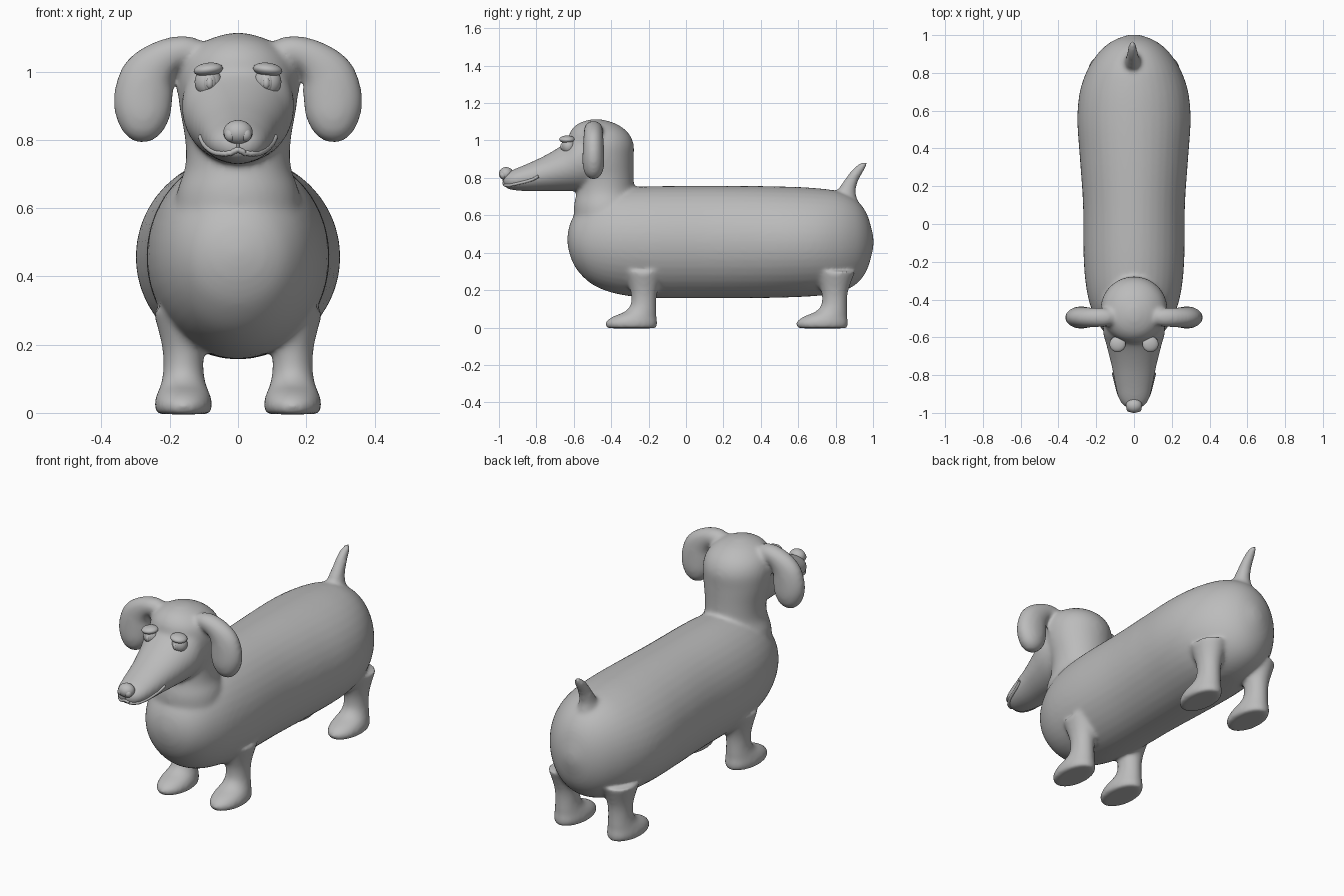
import bpy, bmesh, math
from mathutils import Vector

if "Cube" in bpy.data.objects:
    bpy.data.objects.remove(bpy.data.objects["Cube"])

grey = bpy.data.materials.new("plain grey")
grey.use_nodes = True
colour = (0.5, 0.5, 0.5, 1)
grey.diffuse_color = colour
grey.node_tree.nodes["Principled BSDF"].inputs["Base Color"].default_value = colour

X, Y, Z = Vector((1, 0, 0)), Vector((0, 1, 0)), Vector((0, 0, 1))


def spline(rows, steps=6):
    """Catmull-Rom interpolation through rows of numbers."""
    rows = [Vector(r) for r in rows]
    out = []
    for i in range(len(rows) - 1):
        a, b, c, d = rows[max(i - 1, 0)], rows[i], rows[i + 1], rows[min(i + 2, len(rows) - 1)]
        for k in range(steps):
            t = k / steps
            out.append(b + (c - a) * (t / 2) + (a * 2 - b * 5 + c * 4 - d) * (t * t / 2)
                       + (b * 3 - a - c * 3 + d) * (t ** 3 / 2))
    return out + [rows[-1]]


def loft(bm, rows, side, axis=None, sides=40):
    """Closed elliptical tube; each row is a centre, its side radius and its other radius."""
    rows = spline([(*p, a, b) for p, a, b in rows])
    points = [Vector(r[:3]) for r in rows]
    rings = []
    for i, r in enumerate(rows):
        tangent = axis or (points[min(i + 1, len(rows) - 1)] - points[max(i - 1, 0)]).normalized()
        u, v = side * max(r[3], .002), tangent.cross(side) * max(r[4], .002)
        rings.append([bm.verts.new(points[i] + u * math.cos(w) + v * math.sin(w))
                      for w in (math.tau * k / sides for k in range(sides))])
    for lo, hi in zip(rings, rings[1:]):
        for k in range(sides):
            n = (k + 1) % sides
            bm.faces.new((lo[k], lo[n], hi[n], hi[k]))
    bm.faces.new(rings[0][::-1])
    bm.faces.new(rings[-1])


def ball(name, centre, radii, tilt=0):
    bpy.ops.mesh.primitive_uv_sphere_add(segments=32, ring_count=20, location=centre, rotation=(0, tilt, 0))
    ob = bpy.context.object
    ob.name, ob.scale = name, radii
    ob.data.materials.append(grey)
    bpy.ops.object.shade_smooth()
    return ob


bm = bmesh.new()

# Long trunk: y, centre height, half width, half height
trunk = [(-.635, .47, .01, .01), (-.62, .47, .085, .085), (-.58, .465, .15, .16), (-.5, .465, .205, .235),
         (-.38, .462, .245, .28), (-.2, .457, .266, .298), (.1, .457, .27, .3), (.35, .457, .287, .3),
         (.55, .457, .3, .296), (.7, .457, .287, .288), (.82, .457, .245, .27), (.91, .457, .185, .225),
         (.965, .457, .12, .155), (.995, .457, .05, .06), (1.003, .457, .01, .01)]
loft(bm, [((0, y, z), a, b) for y, z, a, b in trunk], X, Y)

# Neck and skull: height, y, half width, half depth
skull = [(.5, -.43, .19, .165), (.64, -.43, .18, .17), (.72, -.43, .155, .155), (.8, -.43, .155, .15),
         (.9, -.445, .172, .165), (.98, -.455, .176, .175), (1.04, -.465, .155, .157),
         (1.085, -.475, .105, .11), (1.108, -.48, .045, .05), (1.114, -.48, .01, .01)]
loft(bm, [((0, y, z), a, b) for z, y, a, b in skull], X, Z)

# Muzzle: y, centre height, half width, half height
muzzle = [(-.4, .9, .14, .16), (-.55, .9, .165, .17), (-.65, .857, .144, .127), (-.75, .826, .119, .096),
          (-.85, .802, .1, .073), (-.92, .79, .083, .056), (-.96, .785, .058, .04), (-.978, .785, .02, .015)]
loft(bm, [((0, y, z), a, b) for y, z, a, b in muzzle], X, Y)

# Legs with feet: height, y, half width, half depth
leg = [(-.004, -.29, .078, .132), (.025, -.292, .085, .14), (.055, -.278, .078, .12), (.085, -.243, .066, .085),
       (.12, -.228, .06, .069), (.17, -.225, .06, .068), (.22, -.225, .068, .08), (.3, -.225, .09, .11)]
for x in (-.16, .16):
    for shift in (0, 1.02):
        loft(bm, [((x, y + shift, z), a, b) for z, y, a, b in leg], X, Z)

# Hanging ears: x, height, half thickness, half width
ear = [(.09, 1.05, .03, .03), (.15, 1.062, .048, .043), (.215, 1.04, .052, .056), (.262, .99, .055, .078),
       (.277, .93, .058, .087), (.279, .87, .058, .081), (.281, .822, .046, .058), (.282, .797, .022, .028),
       (.282, .79, .005, .005)]
for s in (-1, 1):
    loft(bm, [((s * x, -.495, z), a, b) for x, z, a, b in ear], Y)

# Tail: y, height, half width, half depth
tail = [(.85, .66, .06, .075), (.862, .73, .042, .048), (.883, .78, .033, .035), (.91, .825, .028, .029),
        (.94, .86, .022, .022), (.962, .88, .012, .012), (.97, .888, .003, .003)]
loft(bm, [((-.008, y, z), a, b) for y, z, a, b in tail], X)

bmesh.ops.recalc_face_normals(bm, faces=bm.faces)
mesh = bpy.data.meshes.new("dog_body")
bm.to_mesh(mesh)
bm.free()
body = bpy.data.objects.new("dog_body", mesh)
bpy.context.collection.objects.link(body)

# Fuse the parts into one soft skin
fuse = body.modifiers.new("fuse", "REMESH")
fuse.mode, fuse.voxel_size = "VOXEL", .01
soften = body.modifiers.new("soften", "SMOOTH")
soften.factor, soften.iterations = .5, 14
graph = bpy.context.evaluated_depsgraph_get()
skin = bpy.data.meshes.new_from_object(body.evaluated_get(graph))
body.modifiers.clear()
body.data = skin
skin.name = "dog_body"
skin.materials.clear()
skin.materials.append(grey)
skin.shade_smooth()
bpy.context.view_layer.update()


def line_on_skin(name, points, radius):
    """Thin round cord following the skin."""
    curve = bpy.data.curves.new(name, "CURVE")
    curve.dimensions, curve.bevel_depth, curve.use_fill_caps = "3D", radius, True
    path = curve.splines.new("POLY")
    path_points = [body.closest_point_on_mesh(Vector(p))[1] for p in spline(points)]
    path.points.add(len(path_points) - 1)
    for target, p in zip(path.points, path_points):
        target.co = (*p, 1)
    curve.materials.append(grey)
    ob = bpy.data.objects.new(name, curve)
    bpy.context.collection.objects.link(ob)


# Lips, with the crease under the nose
smile = [(0, -1, .765), (.03, -.99, .748), (.065, -.95, .752), (.09, -.9, .765), (.11, -.83, .785), (.12, -.79, .808)]
line_on_skin("lips", [(-x, y, z) for x, y, z in smile[:0:-1]] + smile, .008)
line_on_skin("lip_crease", [(0, -1, .8), (0, -1, .765)], .004)

# Nose with nostril wings
ball("nose", (0, -.962, .822), (.043, .038, .036))
for s, word in ((-1, "right"), (1, "left")):
    ball(word + "_nostril", (s * .022, -.978, .815), (.018, .018, .02))
    # Eyes with pupils and drooping lids
    ball(word + "_eye", (s * .087, -.628, .97), (.04, .036, .042))
    ball(word + "_iris", (s * .084, -.648, .969), (.022, .02, .029))
    ball(word + "_pupil", (s * .083, -.661, .967), (.011, .011, .017))
    ball(word + "_eyelid", (s * .087, -.636, 1.006), (.043, .042, .02), s * .12)
